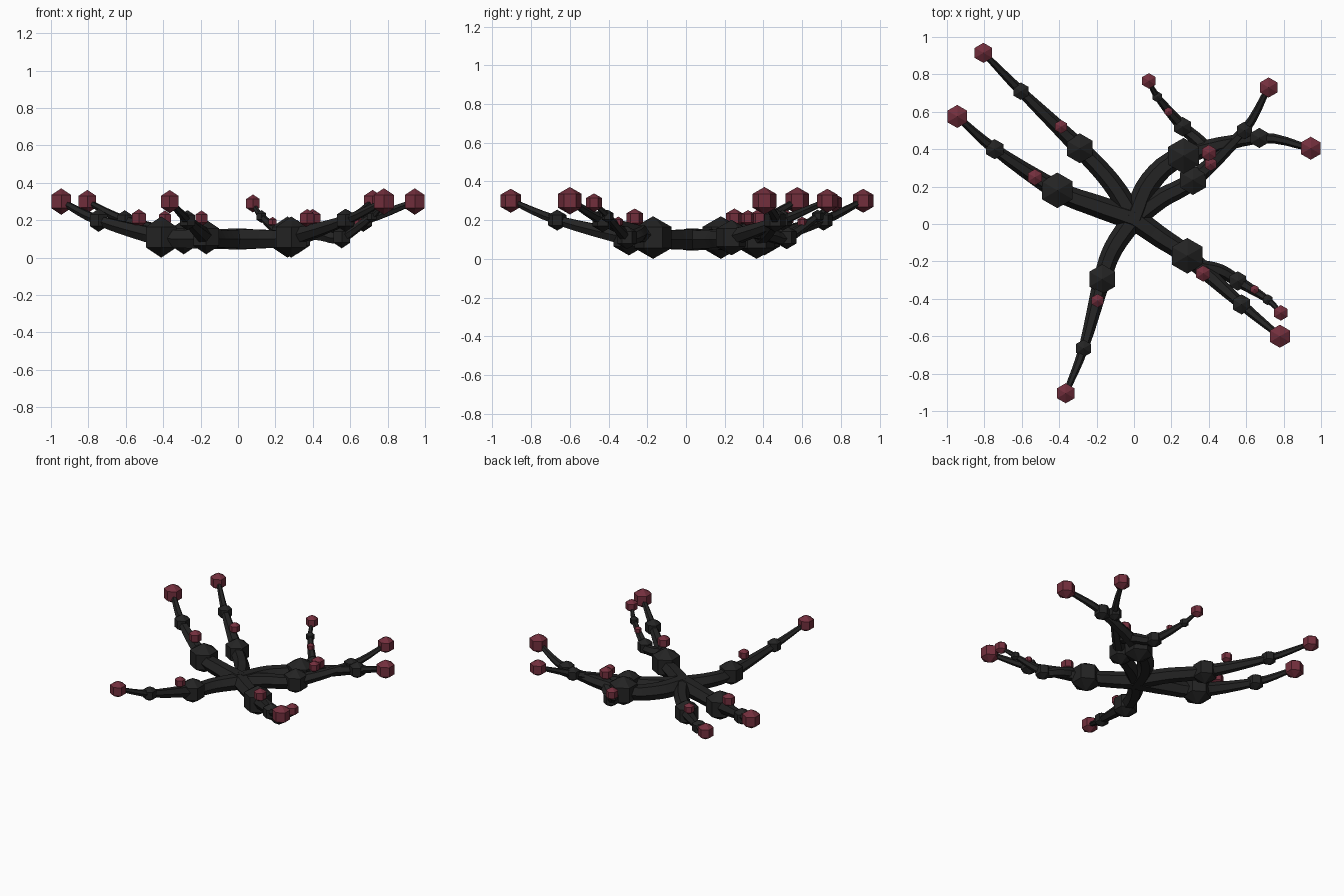
import bpy
import bmesh
import math
from mathutils import Vector

default = bpy.data.objects.get("Cube")
if default:
    bpy.data.objects.remove(default, do_unlink=True)


def make_material(name, color):
    mat = bpy.data.materials.new(name)
    mat.use_nodes = True
    mat.diffuse_color = color
    mat.node_tree.nodes["Principled BSDF"].inputs["Base Color"].default_value = color
    return mat


BARK = make_material("charcoal bark", (0.017, 0.017, 0.017, 1))
BUD = make_material("dark crimson", (0.17, 0.028, 0.046, 1))
SIDES = 6


def finish(bm, name, mat):
    """Turn a bmesh into a flat shaded object."""
    bmesh.ops.recalc_face_normals(bm, faces=bm.faces)
    mesh = bpy.data.meshes.new(name)
    bm.to_mesh(mesh)
    bm.free()
    mesh.materials.append(mat)
    obj = bpy.data.objects.new(name, mesh)
    bpy.context.collection.objects.link(obj)
    return obj


def ball(name, center, radius, mat):
    """Hexagonal ball: two rings and two poles, corners along y."""
    bm = bmesh.new()
    low, high = [], []
    for i in range(SIDES):
        a = math.pi / 2 + math.tau * i / SIDES
        x, y = 0.866 * math.cos(a), 0.866 * math.sin(a)
        low.append(bm.verts.new(center + radius * Vector((x, y, -0.5))))
        high.append(bm.verts.new(center + radius * Vector((x, y, 0.5))))
    bottom = bm.verts.new(center - Vector((0, 0, radius)))
    top = bm.verts.new(center + Vector((0, 0, radius)))
    for i in range(SIDES):
        j = (i + 1) % SIDES
        bm.faces.new((low[i], low[j], high[j], high[i]))
        bm.faces.new((high[i], high[j], top))
        bm.faces.new((low[j], low[i], bottom))
    return finish(bm, name, mat)


def smooth_path(points, steps=4):
    """Sample a curve passing through all the points."""
    ends = [2 * points[0] - points[1]] + points + [2 * points[-1] - points[-2]]
    path = []
    for a, b, c, d in zip(ends, ends[1:], ends[2:], ends[3:]):
        for k in range(steps):
            t = k / steps
            path.append(0.5 * (2 * b + (c - a) * t
                               + (2 * a - 5 * b + 4 * c - d) * t ** 2
                               + (3 * b - a - 3 * c + d) * t ** 3))
    return path + [points[-1]]


def tube(name, path, radii, mat):
    """Tapering six sided limb along a path."""
    bm = bmesh.new()
    rings = []
    for i, p in enumerate(path):
        along = path[min(i + 1, len(path) - 1)] - path[max(i - 1, 0)]
        side = along.cross(Vector((0, 0, 1))).normalized()
        up = side.cross(along).normalized()
        ring = []
        for k in range(SIDES):
            a = math.tau * k / SIDES
            ring.append(bm.verts.new(
                p + radii[i] * (side * math.cos(a) + up * math.sin(a))))
        rings.append(ring)
    for r, s in zip(rings, rings[1:]):
        for k in range(SIDES):
            j = (k + 1) % SIDES
            bm.faces.new((r[k], r[j], s[j], s[k]))
    bm.faces.new(rings[0])
    bm.faces.new(rings[-1])
    return finish(bm, name, mat)


def branch(name, plan, heights, sizes, limb):
    """Limb with a knee, a side bud, a joint and an end bud.
    plan: start, bend, knee, side bud, joint, tip as seen from above."""
    start, bend, knee, bud, joint, tip = [
        Vector((x, y, z)) for (x, y), z in zip(plan, heights)]
    path = smooth_path([start, bend, knee, joint, tip])
    keys = [limb * f for f in (1.15, 1.05, 0.95, 0.52, 0.3)]
    radii = []
    for a, b in zip(keys, keys[1:]):
        radii += [a + (b - a) * k / 4 for k in range(4)]
    tube(name + "_limb", path, radii + keys[-1:], BARK)
    parts = (("knee", knee, BARK), ("side_bud", bud, BUD),
             ("joint", joint, BARK), ("end_bud", tip, BUD))
    for (part, center, mat), size in zip(parts, sizes):
        ball(name + "_" + part, center, size, mat)


# Main limbs, all growing from the middle
HUB = (0, 0.03)
MAIN_Z = (0.1, 0.1, 0.11, 0.21, 0.2, 0.3)
LARGE = (0.11, 0.05, 0.062, 0.071)
MEDIUM = (0.092, 0.042, 0.054, 0.062)

branch("right_limb", (HUB, (-0.21, 0.1), (-0.41, 0.18), (-0.53, 0.25),
                      (-0.745, 0.4), (-0.945, 0.575)), MAIN_Z, LARGE, 0.056)
branch("right_back_limb", (HUB, (-0.12, 0.22), (-0.29, 0.405), (-0.39, 0.52),
                           (-0.605, 0.71), (-0.805, 0.915)),
       MAIN_Z, MEDIUM, 0.05)
branch("front_limb", (HUB, (-0.11, -0.13), (-0.17, -0.295), (-0.195, -0.41),
                      (-0.27, -0.665), (-0.365, -0.905)),
       MAIN_Z, MEDIUM, 0.05)
branch("left_front_limb", (HUB, (0.14, -0.07), (0.285, -0.17), (0.37, -0.265),
                           (0.575, -0.43), (0.78, -0.6)),
       MAIN_Z, LARGE, 0.054)
branch("left_back_limb", (HUB, (0.09, 0.23), (0.265, 0.365), (0.4, 0.38),
                          (0.67, 0.46), (0.945, 0.405)),
       MAIN_Z, LARGE, 0.056)
branch("back_limb", (HUB, (0.15, 0.14), (0.315, 0.235), (0.41, 0.32),
                     (0.59, 0.5), (0.72, 0.73)), MAIN_Z, MEDIUM, 0.05)

# Short twigs forking off the left limbs
TWIG_Z = (0.14, 0.12, 0.11, 0.19, 0.22, 0.29)
SMALL = (0.06, 0.028, 0.034, 0.048)
branch("front_twig", ((0.36, -0.23), (0.46, -0.25), (0.555, -0.305),
                      (0.645, -0.35), (0.715, -0.405), (0.785, -0.475)),
       TWIG_Z, SMALL, 0.034)
branch("back_twig", ((0.41, 0.36), (0.35, 0.44), (0.26, 0.52),
                     (0.185, 0.6), (0.125, 0.68), (0.08, 0.765)),
       TWIG_Z, SMALL, 0.034)
